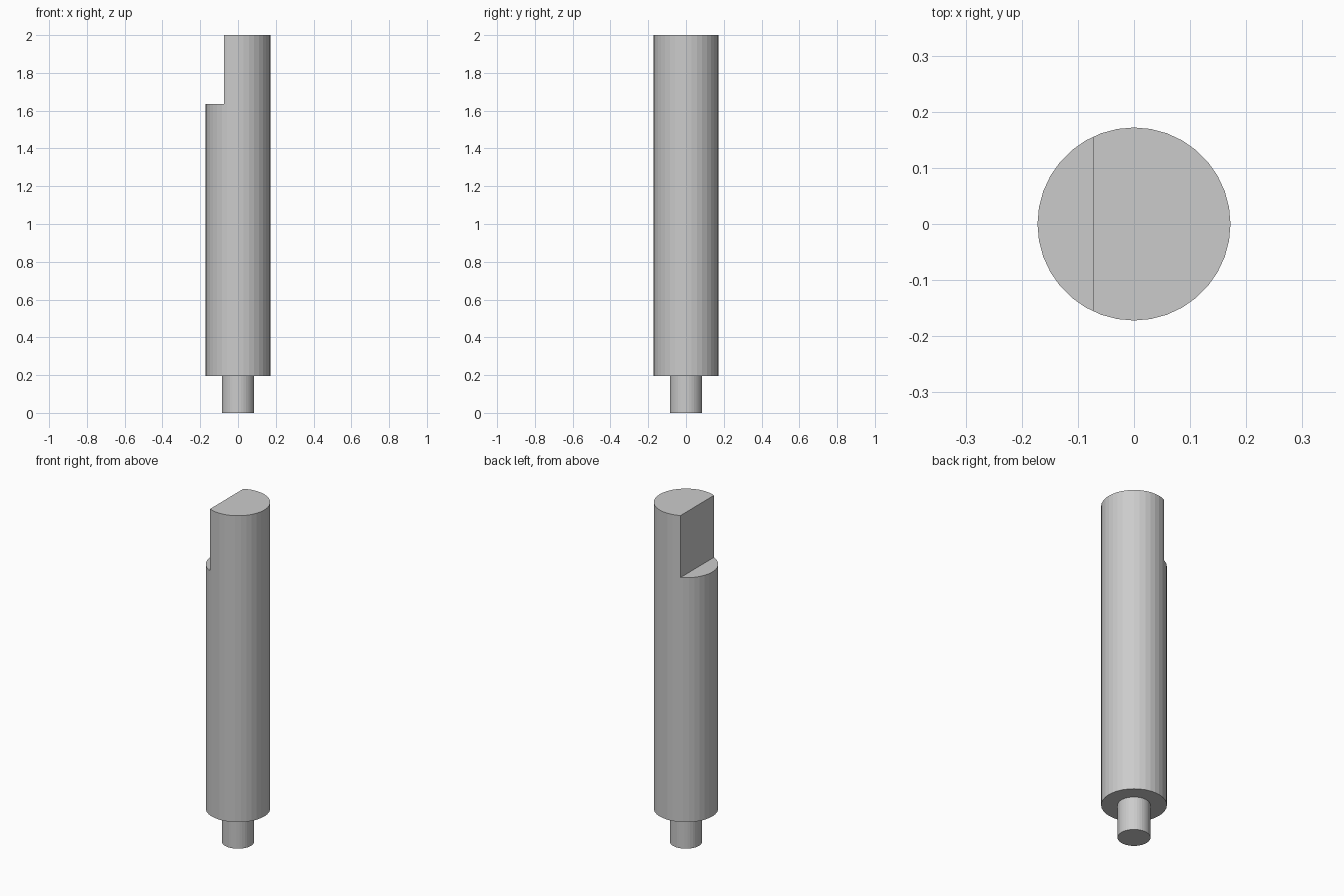
import bpy, bmesh
from math import cos, sin, tau

if "Cube" in bpy.data.objects:
    bpy.data.objects.remove(bpy.data.objects["Cube"])

SIDES = 36
R_BODY, R_PIN = 0.172, 0.086
Z_SHOULDER, Z_NOTCH, Z_TOP = 0.196, 1.635, 2.0
X_FLAT = -0.073

# Stepped shaft: narrow pin, shoulder, long body
bm = bmesh.new()
profile = [(R_PIN, 0), (R_PIN, Z_SHOULDER), (R_BODY, Z_SHOULDER), (R_BODY, Z_TOP)]
rings = [[bm.verts.new((r * cos(tau * i / SIDES), r * sin(tau * i / SIDES), z))
          for i in range(SIDES)] for r, z in profile]
for a, b in zip(rings, rings[1:]):
    for i in range(SIDES):
        j = (i + 1) % SIDES
        bm.faces.new((a[i], a[j], b[j], b[i]))
bm.faces.new(rings[0][::-1])
bm.faces.new(rings[-1])
mesh = bpy.data.meshes.new("shaft")
bm.to_mesh(mesh)
bm.free()
shaft = bpy.data.objects.new("shaft", mesh)
bpy.context.collection.objects.link(shaft)

# Cutter for the flat at the top of the -x side
bpy.ops.mesh.primitive_cube_add(size=1, location=(X_FLAT - 0.25, 0, Z_NOTCH + 0.25))
cutter = bpy.context.object
cutter.name = "flat_cutter"
cutter.scale = (0.5, 1, 0.5)
cutter.hide_render = True
cutter.display_type = 'WIRE'

cut = shaft.modifiers.new("flat", 'BOOLEAN')
cut.operation = 'DIFFERENCE'
cut.solver = 'EXACT'
cut.object = cutter

# Apply the cut and drop the cutter
bpy.context.view_layer.objects.active = shaft
bpy.ops.object.modifier_apply(modifier=cut.name)
bpy.data.objects.remove(cutter)
